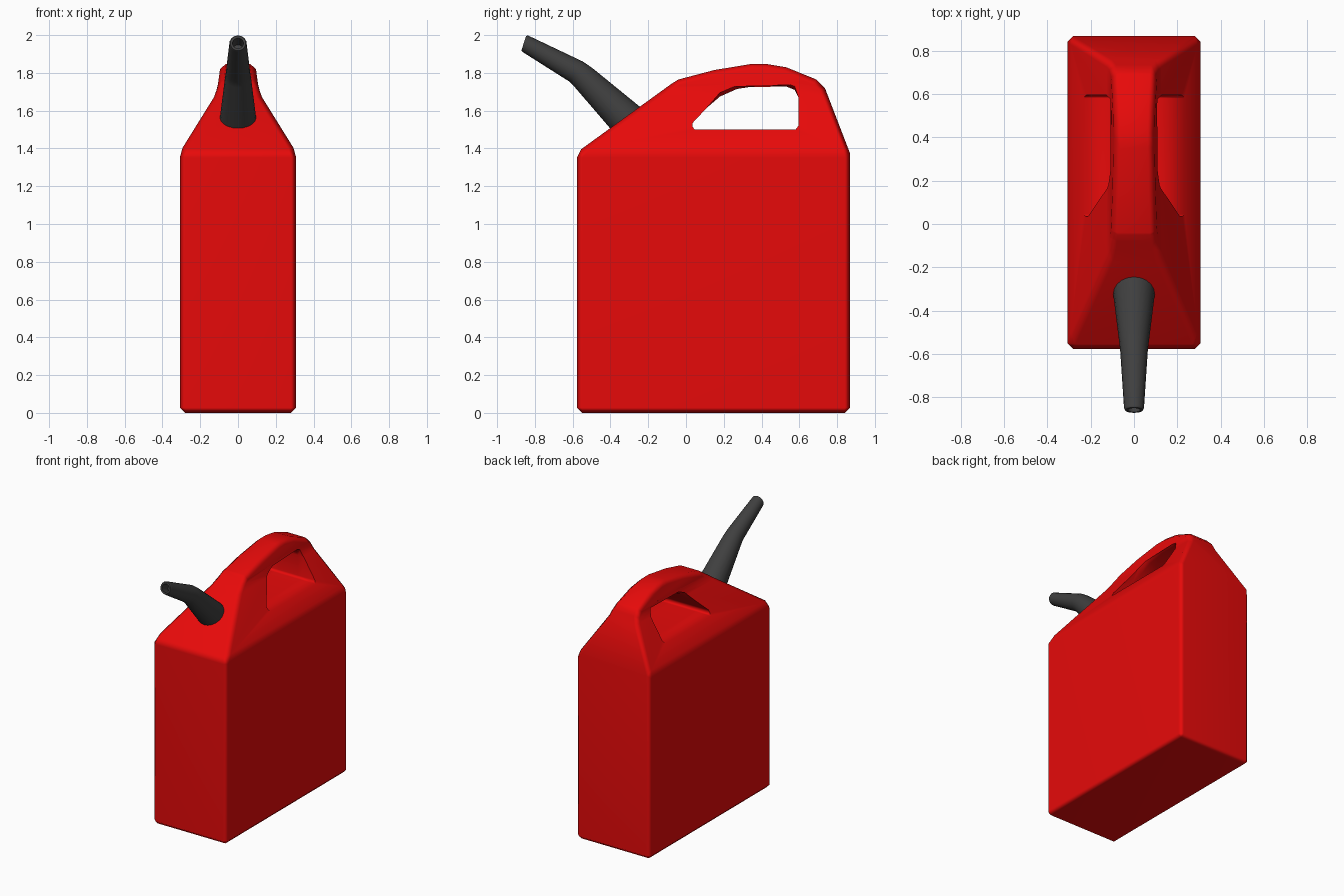
import bpy, bmesh, math
from mathutils import Vector

if "Cube" in bpy.data.objects:
    bpy.data.objects.remove(bpy.data.objects["Cube"])


def material(name, rgb):
    m = bpy.data.materials.new(name)
    m.diffuse_color = (*rgb, 1)
    m.use_nodes = True
    m.node_tree.nodes["Principled BSDF"].inputs["Base Color"].default_value = m.diffuse_color
    return m


def loft(name, rings, mat=None):
    """Closed solid through a list of rings with equal point counts."""
    bm = bmesh.new()
    loops = [[bm.verts.new(p) for p in r] for r in rings]
    n = len(loops[0])
    for a, b in zip(loops, loops[1:]):
        for i in range(n):
            j = (i + 1) % n
            bm.faces.new((a[i], a[j], b[j], b[i]))
    bm.faces.new(loops[0])
    bm.faces.new(loops[-1])
    bmesh.ops.recalc_face_normals(bm, faces=bm.faces)
    me = bpy.data.meshes.new(name)
    bm.to_mesh(me)
    bm.free()
    ob = bpy.data.objects.new(name, me)
    bpy.context.collection.objects.link(ob)
    if mat:
        me.materials.append(mat)
    return ob


def activate(ob):
    bpy.ops.object.select_all(action='DESELECT')
    ob.select_set(True)
    bpy.context.view_layer.objects.active = ob


def boolean(ob, cutter, op):
    activate(ob)
    m = ob.modifiers.new("cut", 'BOOLEAN')
    m.object, m.operation, m.solver = cutter, op, 'EXACT'
    bpy.ops.object.modifier_apply(modifier=m.name)
    bpy.data.objects.remove(cutter)


def smooth(ob, angle):
    activate(ob)
    bpy.ops.object.shade_smooth_by_angle(angle=math.radians(angle))
    m = ob.modifiers.new("weighted", 'WEIGHTED_NORMAL')
    m.keep_sharp = True


red = material("red_plastic", (0.8, 0.003, 0.003))
dark = material("dark_plastic", (0.05, 0.05, 0.05))

# Can body: side outline intersected with front outline
side = [(-0.577, 0), (-0.577, 1.38), (-0.08, 1.74), (-0.04, 1.765), (0.15, 1.815),
        (0.35, 1.848), (0.42, 1.848), (0.53, 1.83), (0.69, 1.765), (0.735, 1.72),
        (0.868, 1.38), (0.868, 0)]
half = [(0.308, -0.2), (0.308, 1.38), (0.125, 1.675), (0.11, 1.72), (0.103, 1.76),
        (0.09, 1.86)]
front = half + [(-x, z) for x, z in reversed(half)]
can = loft("can_body", [[(x, y, z) for y, z in side] for x in (-0.5, 0.5)], red)
trim = loft("front_outline", [[(x, y, z) for x, z in front] for y in (-1.2, 1.2)])
boolean(can, trim, 'INTERSECT')

# Grip opening, flared at the top so the handle is rounded underneath
hole = [(0.045, 1.50), (0.58, 1.50), (0.595, 1.52), (0.595, 1.67), (0.575, 1.71),
        (0.53, 1.728), (0.40, 1.735), (0.27, 1.715), (0.18, 1.675), (0.11, 1.615),
        (0.035, 1.535), (0.035, 1.515)]


def hole_ring(x, flare):
    return [(x, y, z + (flare if z > 1.672 else 0)) for y, z in hole]


cutter = loft("grip_cutter", [hole_ring(x, f) for x, f in
                              ((-0.5, 0.02), (-0.11, 0.02), (-0.08, 0),
                               (0.08, 0), (0.11, 0.02), (0.5, 0.02))])
boolean(can, cutter, 'DIFFERENCE')

# Chamfer the outer edges only, leaving the grip opening as cut
bm = bmesh.new()
bm.from_mesh(can.data)
bmesh.ops.remove_doubles(bm, verts=bm.verts, dist=0.0002)


def outer_edge(e):
    c = (e.verts[0].co + e.verts[1].co) / 2
    in_grip = 0.02 < c.y < 0.61 and 1.49 < c.z < 1.77
    return (len(e.link_faces) == 2 and not in_grip
            and e.calc_face_angle(0) > math.radians(28))


bmesh.ops.bevel(bm, geom=[e for e in bm.edges if outer_edge(e)], offset=0.028,
                segments=1, affect='EDGES', clamp_overlap=False)
bm.to_mesh(can.data)
bm.free()
smooth(can, 60)

# Bent tapering spout with a bored tip: (y, z, direction y, direction z, radius)
path = [(-0.275, 1.515, -0.71, 0.70, 0.102),
        (-0.540, 1.773, -0.73, 0.68, 0.069),
        (-0.580, 1.806, -0.84, 0.54, 0.064),
        (-0.850, 1.954, -0.95, 0.31, 0.046),
        (-0.859, 1.957, -0.95, 0.31, 0.041),
        (-0.859, 1.957, -0.95, 0.31, 0.029),
        (-0.790, 1.924, -0.92, 0.40, 0.027)]
SIDES = 20
rings = []
for y, z, dy, dz, r in path:
    up = Vector((0, dz, -dy)).normalized()
    ring = []
    for i in range(SIDES):
        a = 2 * math.pi * i / SIDES
        ring.append(Vector((r * math.cos(a), y, z)) + up * r * math.sin(a))
    rings.append(ring)
spout = loft("spout", rings, dark)
smooth(spout, 40)
